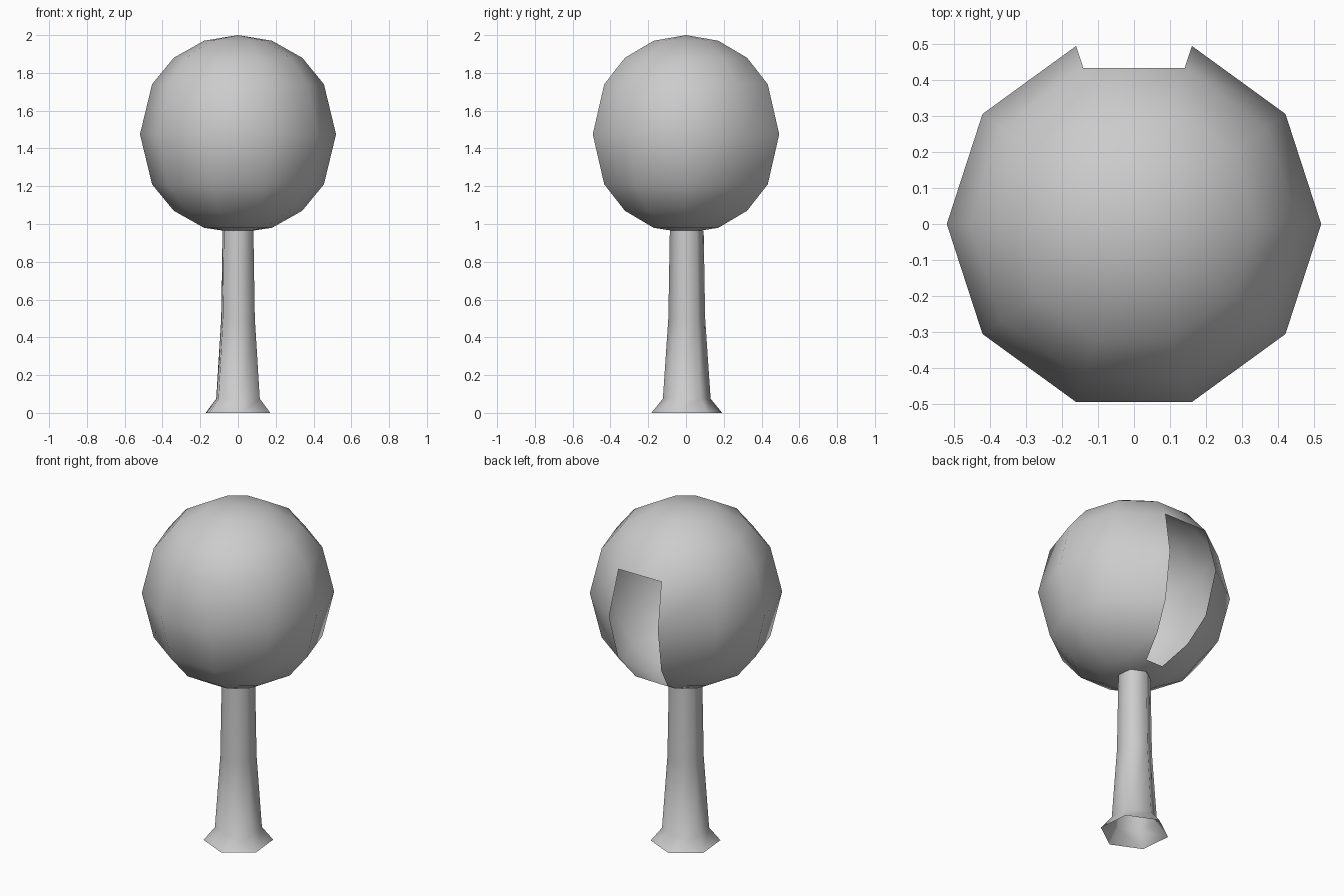
import bpy, bmesh
from math import cos, sin, radians, tau

if "Cube" in bpy.data.objects:
    bpy.data.objects.remove(bpy.data.objects["Cube"])


def lathe(name, profile, sides, start=0.0, offset_y=0.0, skip=lambda ring, side: False):
    """Revolve (radius, z) points into a low-sided skin; zero radius becomes a pole."""
    bm = bmesh.new()
    rings = []
    for r, z in profile:
        if r == 0:
            rings.append([bm.verts.new((0, offset_y, z))] * sides)
        else:
            rings.append([bm.verts.new((r * cos(start + tau * i / sides),
                                        r * sin(start + tau * i / sides) + offset_y, z))
                          for i in range(sides)])
    for k in range(len(rings) - 1):
        lo, hi = rings[k], rings[k + 1]
        for i in range(sides):
            if skip(k, i):
                continue
            j = (i + 1) % sides
            loop = list(dict.fromkeys([lo[i], lo[j], hi[j], hi[i]]))
            bm.faces.new(loop)
    for f in bm.faces:
        f.smooth = True
    mesh = bpy.data.meshes.new(name)
    bm.to_mesh(mesh)
    bm.free()
    obj = bpy.data.objects.new(name, mesh)
    bpy.context.collection.objects.link(obj)
    return obj


# Trunk: six-sided, flared at the foot, slightly turned
lathe("trunk", [(0.188, 0), (0.127, 0.075), (0.098, 0.5), (0.09, 0.965)],
      6, start=radians(35.5), offset_y=0.004)

# Crown: ten-sided ball with an open strip of four faces at the back (+y)
crown_profile = [(0, 0.953), (0.18, 0.98), (0.34, 1.07), (0.455, 1.21), (0.519, 1.475),
                 (0.455, 1.74), (0.34, 1.88), (0.18, 1.97), (0, 2.0)]
lathe("crown", crown_profile, 10,
      skip=lambda ring, side: side == 2 and 1 <= ring <= 4)
